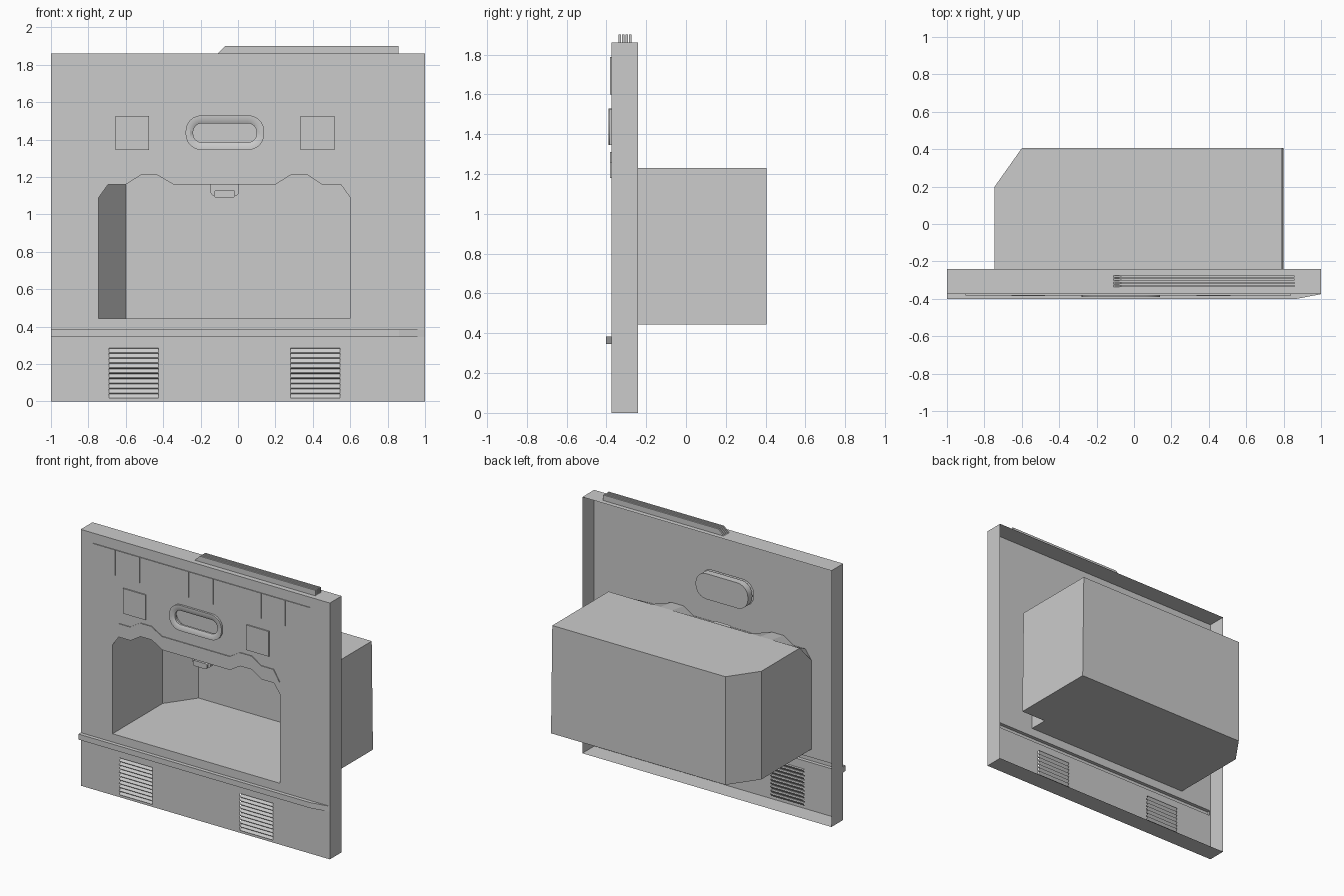
import bpy, bmesh, math
from mathutils import Vector
from mathutils.geometry import tessellate_polygon

cube = bpy.data.objects.get("Cube")
if cube:
    bpy.data.objects.remove(cube, do_unlink=True)

grey = bpy.data.materials.new("plain grey")
grey.use_nodes = True
COLOUR = (0.6, 0.6, 0.6, 1)
grey.diffuse_color = COLOUR
grey.node_tree.nodes["Principled BSDF"].inputs["Base Color"].default_value = COLOUR

FRONT, REAR, TOP = -0.375, -0.24, 1.86


def make(name, verts, faces, recalc=True):
    mesh = bpy.data.meshes.new(name)
    mesh.from_pydata([tuple(v) for v in verts], [], faces)
    bm = bmesh.new()
    bm.from_mesh(mesh)
    bmesh.ops.remove_doubles(bm, verts=bm.verts, dist=1e-5)
    if recalc:
        bmesh.ops.recalc_face_normals(bm, faces=bm.faces)
    bm.to_mesh(mesh)
    bm.free()
    mesh.materials.append(grey)
    obj = bpy.data.objects.new(name, mesh)
    bpy.context.collection.objects.link(obj)
    return obj


def at(path, y):
    return [(x, y, z) for x, z in path]


def loft(name, rows, closed=True, cap_start=False, cap_end=False):
    """Skin a surface across rows of equal point counts."""
    n = len(rows[0])
    verts = [p for row in rows for p in row]
    faces = []
    for r in range(len(rows) - 1):
        for i in range(n if closed else n - 1):
            j = (i + 1) % n
            faces.append((r * n + i, r * n + j, (r + 1) * n + j, (r + 1) * n + i))
    if cap_start:
        faces.append(tuple(range(n)))
    if cap_end:
        faces.append(tuple(range((len(rows) - 1) * n, len(rows) * n)))
    return make(name, verts, faces)


def prism(name, path, y0, y1):
    return loft(name, [at(path, y0), at(path, y1)], True, True, True)


def rect(x0, x1, z0, z1):
    return [(x0, z0), (x1, z0), (x1, z1), (x0, z1)]


def rounded(x0, x1, z0, z1, r, steps=6):
    pts = []
    corners = [(x1 - r, z1 - r), (x0 + r, z1 - r), (x0 + r, z0 + r), (x1 - r, z0 + r)]
    for k, (cx, cz) in enumerate(corners):
        for s in range(steps + 1):
            a = math.pi / 2 * (k + s / steps)
            pts.append((cx + r * math.cos(a), cz + r * math.sin(a)))
    return pts


# Outlines of the openings in the front sheet
LEFT, RIGHT, FLOOR, ROOF = -0.745, 0.6, 0.445, 1.23
mouth = [(LEFT, FLOOR), (LEFT, 1.09), (-0.695, 1.16), (-0.6, 1.16), (-0.52, 1.21),
         (-0.43, 1.21), (-0.345, 1.16), (0.2, 1.16), (0.28, 1.21), (0.375, 1.21),
         (0.45, 1.16), (0.55, 1.16), (RIGHT, 1.09), (RIGHT, FLOOR)]
oval = rounded(-0.28, 0.14, 1.345, 1.53, 0.085)
oval_mid = rounded(-0.257, 0.117, 1.365, 1.507, 0.065)
oval_in = rounded(-0.24, 0.1, 1.385, 1.487, 0.047)
vents = [(-0.69, -0.425), (0.28, 0.545)]
VENT_LOW, VENT_HIGH, SLATS = 0.015, 0.285, 10
STRIP_LOW, STRIP_HIGH = 0.345, 0.385

# Front sheet with holes
border = rect(-1, 1, 0, TOP)
loops = [border, mouth, oval, rect(-0.99, 0.94, STRIP_LOW + 0.001, STRIP_HIGH - 0.001)]
loops += [rect(a, b, VENT_LOW, VENT_HIGH) for a, b in vents]
flat = [[Vector((x, z, 0)) for x, z in loop] for loop in loops]
make("front_sheet", [(x, FRONT, z) for loop in loops for x, z in loop],
     [tuple(t) for t in tessellate_polygon(flat)])

# Edge flange around the sheet, open at the back
loft("edge_flange", [at(border, FRONT), at(border, REAR)])

# Recessed compartment behind the opening
BACK = 0.405
plan = [(LEFT, REAR), (LEFT, 0.2), (-0.6, BACK), (0.8, BACK), (0.8, REAR)]
low = [(x, y, FLOOR) for x, y in plan]
high = [(min(x, 0.79), y, ROOF) for x, y in plan]
loft("compartment_walls", [low, high], closed=False)
make("compartment_roof", high, [tuple(range(len(high)))])
floor = low + [(RIGHT, REAR, FLOOR), (RIGHT, FRONT, FLOOR), (LEFT, FRONT, FLOOR)]
make("compartment_floor", floor, [tuple(range(len(floor)))])
make("compartment_return", at([(RIGHT, FLOOR), (0.8, FLOOR), (0.79, ROOF), (RIGHT, ROOF)], REAR),
     [(0, 1, 2, 3)])

# Throat joining the opening to the compartment
rim = [(x, FLOOR if z == FLOOR else ROOF) for x, z in mouth]
loft("compartment_throat", [at(mouth, FRONT), at(rim, REAR)], closed=False)

# Latch hanging at the top of the opening
prism("latch_body", rounded(-0.147, 0.005, 1.1, 1.2, 0.02, 3), -0.32, -0.27)
prism("latch_lip", rounded(-0.128, -0.015, 1.09, 1.13, 0.012, 3), -0.335, -0.32)

# Oval pull handle: raised lip and cup behind the sheet
handle = loft("oval_handle", [at(oval, FRONT), at(oval, -0.39), at(oval_mid, -0.39),
                              at(oval_in, -0.38), at(oval_in, -0.365), at(oval, -0.36),
                              at(oval, -0.31)], cap_end=True)
bpy.context.view_layer.objects.active = handle
handle.select_set(True)
bpy.ops.object.shade_smooth_by_angle(angle=math.radians(30))
handle.select_set(False)

# Square plates beside the handle
for side, x in (("right", -0.655), ("left", 0.335)):
    prism(side + "_square_plate", rect(x, x + 0.18, 1.345, 1.527), -0.384, FRONT)

# Shallow raised ridges, seen edge-on from the front
RIDGE = -0.381


def ridge(name, path):
    loft(name, [at(path, FRONT), at(path, RIDGE)], closed=False)


ridge("upper_ridge", [(-0.9, 1.787), (0.84, 1.787)])
for i, x in enumerate((-0.72, -0.13, 0.45)):
    for j in range(2):
        ridge(f"upright_ridge_{2 * i + j + 1}", [(x + j * 0.195, 1.6), (x + j * 0.195, 1.787)])
ridge("brow_ridge", [(x, z + 0.1) for x, z in mouth[2:12]] + [(RIGHT, 1.18)])

# Hollow trim strip across the front, tapering at one end
strip = [(-1, FRONT), (-1, -0.402), (0.86, -0.402), (1, FRONT)]
loft("trim_strip", [[(x, y, z) for x, y in strip] for z in (STRIP_LOW, STRIP_HIGH)],
     closed=False)
for part, z in (("bottom", STRIP_LOW), ("top", STRIP_HIGH)):
    make("trim_strip_" + part, [(x, y, z) for x, y in strip], [(0, 1, 2, 3)])

# Louvred vents with upward sloping slats
pitch = (VENT_HIGH - VENT_LOW) / SLATS
for side, (a, b) in zip(("right", "left"), vents):
    profile = []
    for i in range(SLATS):
        z = VENT_LOW + i * pitch
        profile += [(FRONT, z), (FRONT - 0.002, z + 0.004),
                    (FRONT + 0.014, z + pitch - 0.002)]
    profile.append((FRONT, VENT_HIGH))
    loft(side + "_vent", [[(x, y, z) for y, z in profile] for x in (a, b)], closed=False)

# Row of thin fins along the top edge
fin = [(-0.11, TOP), (0.857, TOP), (0.857, 1.9), (-0.07, 1.9)]
for i in range(4):
    y = -0.338 + i * 0.0175
    prism(f"top_fin_{i + 1}", fin, y, y + 0.011)
